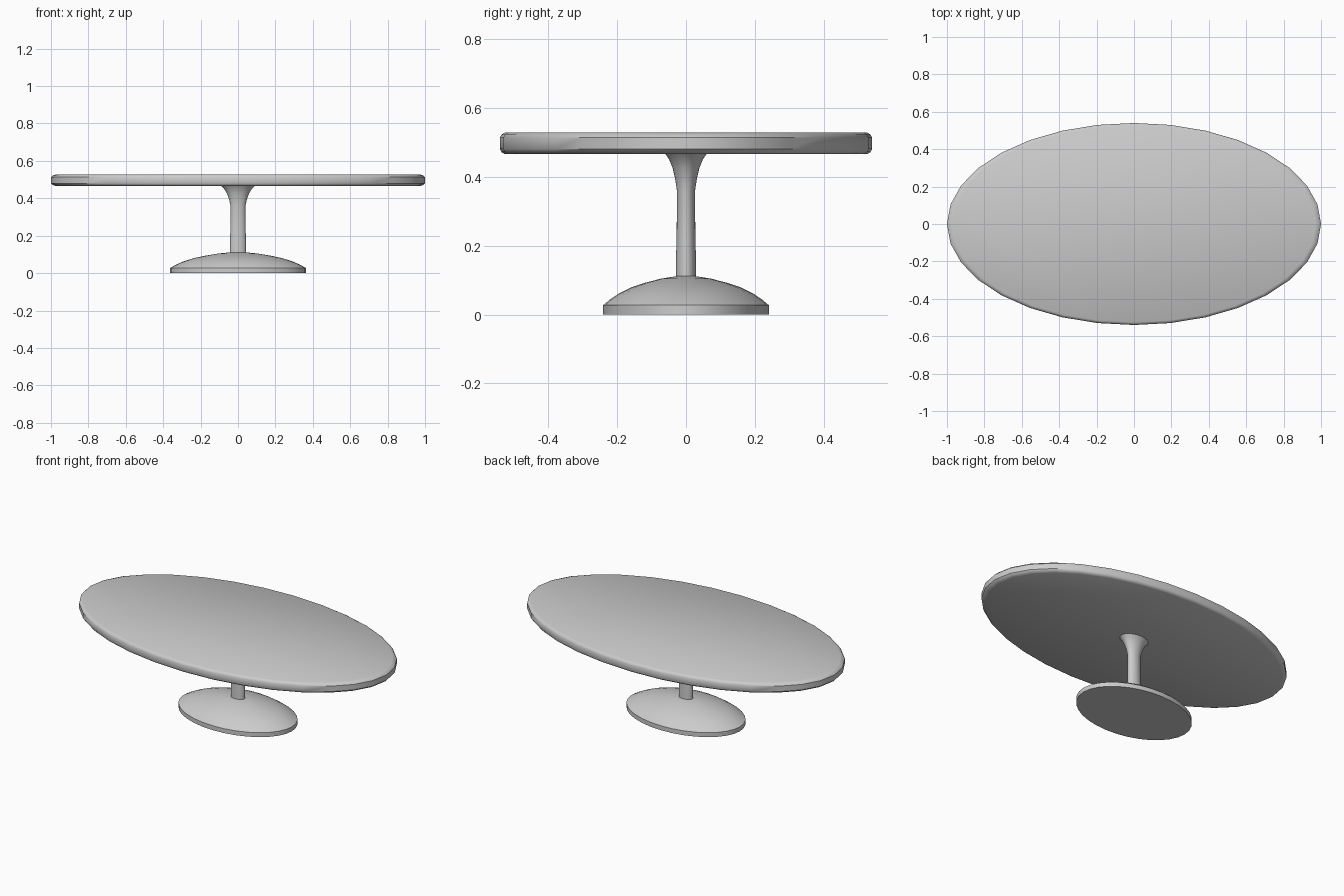
import bpy, bmesh, math

if "Cube" in bpy.data.objects:
    bpy.data.objects.remove(bpy.data.objects["Cube"])

SIDES = 32


def lathe(name, profile, y_ratio, sharp_angle):
    """Closed elliptical solid from (x radius, z) points, bottom to top."""
    bm = bmesh.new()
    rings = []
    for r, z in profile:
        rings.append([bm.verts.new((r * math.cos(2 * math.pi * i / SIDES),
                                    r * y_ratio * math.sin(2 * math.pi * i / SIDES), z))
                      for i in range(SIDES)])
    for a, b in zip(rings, rings[1:]):
        for i in range(SIDES):
            j = (i + 1) % SIDES
            bm.faces.new((a[i], a[j], b[j], b[i]))
    bm.faces.new(rings[0][::-1])
    bm.faces.new(rings[-1])
    bmesh.ops.recalc_face_normals(bm, faces=bm.faces)
    mesh = bpy.data.meshes.new(name)
    bm.to_mesh(mesh)
    bm.free()
    obj = bpy.data.objects.new(name, mesh)
    bpy.context.collection.objects.link(obj)
    bpy.ops.object.select_all(action='DESELECT')
    obj.select_set(True)
    bpy.context.view_layer.objects.active = obj
    bpy.ops.object.shade_smooth_by_angle(angle=math.radians(sharp_angle))
    return obj


# Oval top with a softened rim
lathe("table_top", [(0.973, 0.465), (0.991, 0.471), (1.0, 0.48),
                    (1.0, 0.513), (0.991, 0.522), (0.973, 0.528)], 0.54, 35)

# Slim stem flaring out under the top
lathe("stem", [(0.044, 0.105), (0.044, 0.165), (0.041, 0.22), (0.040, 0.36),
               (0.048, 0.395), (0.059, 0.425), (0.074, 0.45), (0.091, 0.466)], 0.66, 40)

# Domed oval foot
lathe("base", [(0.364, 0.0), (0.364, 0.027), (0.335, 0.043), (0.295, 0.061),
               (0.24, 0.079), (0.18, 0.092), (0.11, 0.104), (0.044, 0.111)], 0.66, 40)
